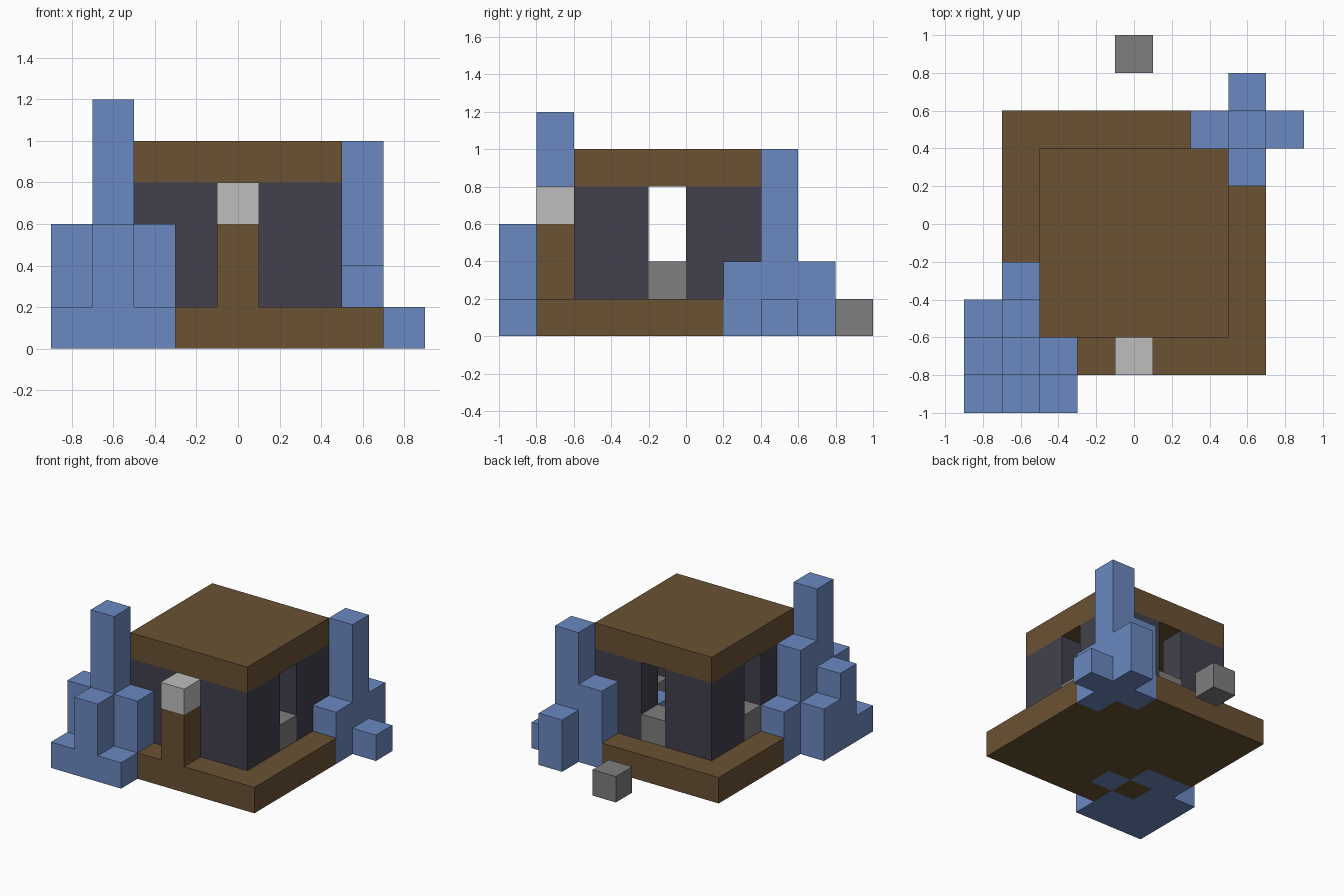
import bpy, bmesh
from mathutils import Vector

cube = bpy.data.objects.get("Cube")
if cube:
    bpy.data.objects.remove(cube, do_unlink=True)

S = 0.2                                # size of one block
ORIGIN = Vector((-0.9, -1.0, 0.0))     # corner of the block grid


def material(name, r, g, b):
    m = bpy.data.materials.new(name)
    m.use_nodes = True
    m.diffuse_color = (r, g, b, 1)
    m.node_tree.nodes["Principled BSDF"].inputs["Base Color"].default_value = (r, g, b, 1)
    return m


wood = material("brown wood", 0.144, 0.084, 0.033)
slate = material("dark slate", 0.054, 0.053, 0.074)
crystal = material("blue crystal", 0.147, 0.25, 0.533)
stone = material("grey stone", 0.209, 0.209, 0.209)
pale = material("pale stone", 0.515, 0.515, 0.515)

cells = {}     # block position -> part name; later parts replace earlier ones
parts = {}     # part name -> material


def fill(name, mat, xs, ys, zs):
    parts[name] = mat
    for x in range(*xs):
        for y in range(*ys):
            for z in range(*zs):
                cells[x, y, z] = name


def columns(name, mat, heights):
    for (x, y), h in heights.items():
        fill(name, mat, (x, x + 1), (y, y + 1), (0, h))


def block(name, mat, x, y, z, h=1):
    fill(name, mat, (x, x + 1), (y, y + 1), (z, z + h))


def clear(xs, ys, zs):
    for key in [k for k in cells
                if all(a <= c < b for c, (a, b) in zip(k, (xs, ys, zs)))]:
        del cells[key]


# Floor slab, hollow walls with a doorway on each side, and roof
fill("floor_slab", wood, (1, 8), (1, 8), (0, 1))
fill("walls", slate, (2, 7), (2, 7), (1, 4))
clear((3, 6), (3, 6), (1, 4))
clear((4, 5), (2, 7), (1, 4))
clear((2, 7), (4, 5), (1, 4))
fill("roof", wood, (2, 7), (2, 7), (4, 5))

# Sills in the doorways and the loose stone behind
for x, y in ((4, 2), (4, 6), (2, 4), (6, 4)):
    block("door_sills", stone, x, y, 1)
block("loose_stone", stone, 4, 9, 0)

# Front post with its pale cap
block("front_post", wood, 4, 1, 1, 2)
block("post_cap", pale, 4, 1, 3)

# Crystal clusters as columns of different heights
columns("front_crystals", crystal, {
    (0, 0): 1, (1, 0): 3, (2, 0): 1,
    (0, 1): 3, (1, 1): 6, (2, 1): 3,
    (0, 2): 2, (1, 2): 4, (1, 3): 2,
    (2, 3): 1, (3, 2): 1})
columns("back_crystals", crystal, {
    (7, 7): 5, (8, 7): 1, (6, 7): 3, (7, 6): 2, (7, 8): 2})
block("inner_crystal", crystal, 5, 5, 1)


def build(name, mat):
    """Make the outer skin of one part and merge its flat faces."""
    bm = bmesh.new()
    for cell in [c for c, n in cells.items() if n == name]:
        for axis in range(3):
            for side in (0, 1):
                near = list(cell)
                near[axis] += 2 * side - 1
                if tuple(near) in cells:
                    continue
                u, v = (axis + 1) % 3, (axis + 2) % 3
                quad = []
                for du, dv in ((0, 0), (1, 0), (1, 1), (0, 1)):
                    p = Vector(cell)
                    p[axis] += side
                    p[u] += du
                    p[v] += dv
                    quad.append(bm.verts.new(ORIGIN + p * S))
                bm.faces.new(quad if side else quad[::-1])
    bmesh.ops.remove_doubles(bm, verts=bm.verts, dist=0.001)
    bmesh.ops.dissolve_limit(bm, angle_limit=0.02, verts=bm.verts, edges=bm.edges)
    mesh = bpy.data.meshes.new(name)
    bm.to_mesh(mesh)
    bm.free()
    mesh.materials.append(mat)
    bpy.context.collection.objects.link(bpy.data.objects.new(name, mesh))


for part, mat in parts.items():
    build(part, mat)
